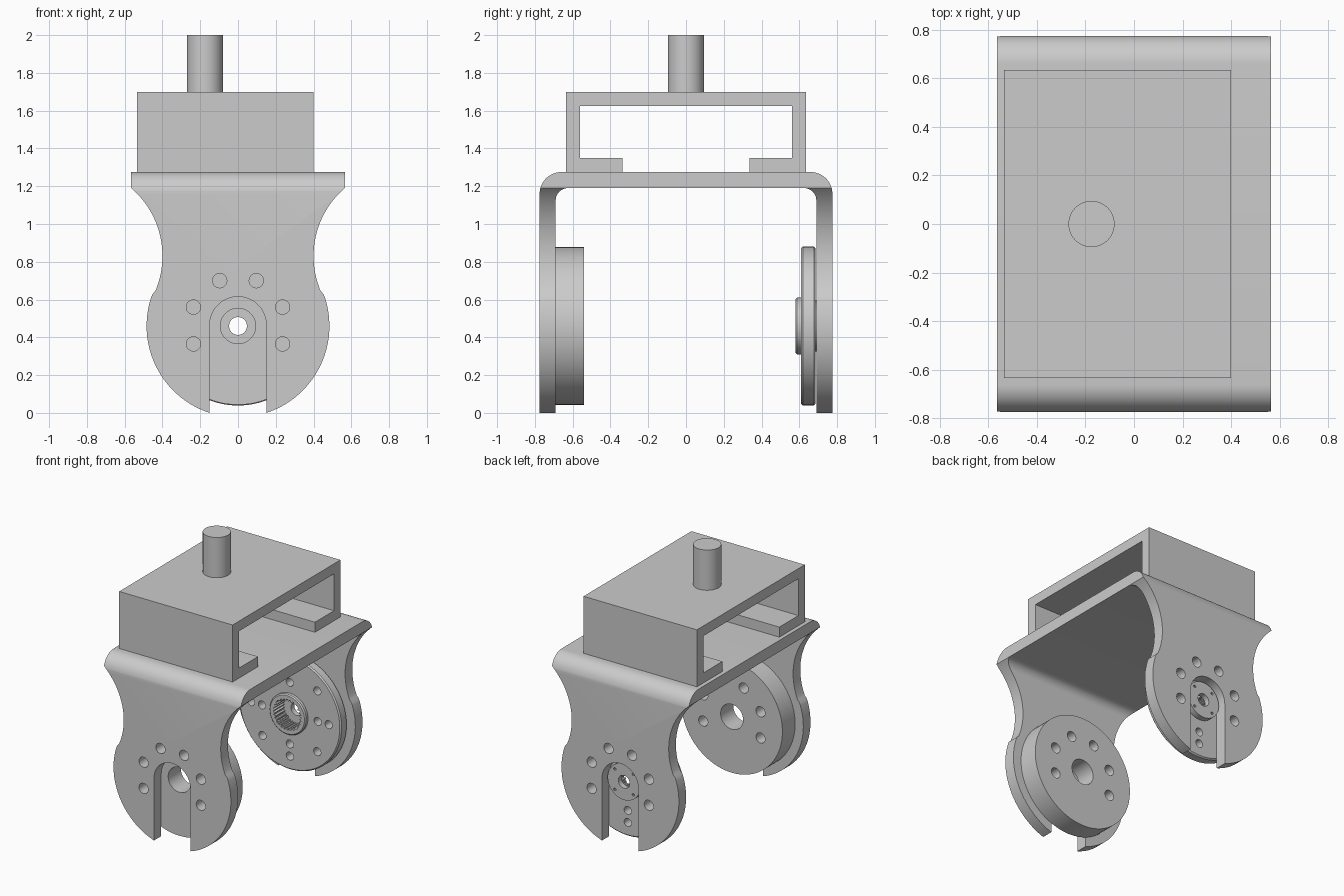
import bpy, bmesh
from math import sin, cos, radians, pi, tau

if "Cube" in bpy.data.objects:
    bpy.data.objects.remove(bpy.data.objects["Cube"])

C = 0.46  # height of the pivot axis


def arc(cx, cy, r, a0, a1, n):
    """Points on an arc, angles in degrees."""
    angles = [radians(a0 + (a1 - a0) * i / n) for i in range(n + 1)]
    return [(cx + r * cos(a), cy + r * sin(a)) for a in angles]


def circle(cx, cy, r, n=32):
    return arc(cx, cy, r, 0, 360, n)[:-1]


def mirrored(half):
    return half + [(-u, v) for u, v in reversed(half)]


def finish(name, bm):
    bmesh.ops.recalc_face_normals(bm, faces=bm.faces)
    mesh = bpy.data.meshes.new(name)
    bm.to_mesh(mesh)
    bm.free()
    ob = bpy.data.objects.new(name, mesh)
    bpy.context.collection.objects.link(ob)
    return ob


def prism(name, loops, axis, a, b):
    """Extrude one or more 2D loops along an axis from a to b."""
    place = {'x': lambda u, v, t: (t, u, v),
             'y': lambda u, v, t: (u, t, v),
             'z': lambda u, v, t: (u, v, t)}[axis]
    bm = bmesh.new()
    for loop in loops:
        lo = [bm.verts.new(place(u, v, a)) for u, v in loop]
        hi = [bm.verts.new(place(u, v, b)) for u, v in loop]
        bm.faces.new(lo)
        bm.faces.new(hi)
        for i in range(len(loop)):
            j = (i + 1) % len(loop)
            bm.faces.new((lo[i], lo[j], hi[j], hi[i]))
    return finish(name, bm)


def lathe(name, profile, n=96):
    """Revolve a closed (radius, y) profile about the pivot axis."""
    bm = bmesh.new()
    rings = [[bm.verts.new((r * cos(tau * k / n), y, C + r * sin(tau * k / n)))
              for r, y in profile] for k in range(n)]
    m = len(profile)
    for k in range(n):
        p, q = rings[k], rings[(k + 1) % n]
        for i in range(m):
            j = (i + 1) % m
            bm.faces.new((p[i], p[j], q[j], q[i]))
    return finish(name, bm)


def activate(ob):
    bpy.ops.object.select_all(action='DESELECT')
    ob.select_set(True)
    bpy.context.view_layer.objects.active = ob


def cut(ob, cutter, op='DIFFERENCE'):
    cutter.hide_render = True
    mod = ob.modifiers.new("cut", 'BOOLEAN')
    mod.operation, mod.solver, mod.object = op, 'EXACT', cutter
    activate(ob)
    bpy.ops.object.modifier_apply(modifier=mod.name)
    bpy.data.objects.remove(cutter, do_unlink=True)


def smooth(ob):
    activate(ob)
    bpy.ops.object.shade_smooth_by_angle(angle=radians(30))


# Fork: bent U-shaped sheet trimmed by the waisted front outline
u_outer = [(0.775, -0.1)] + arc(0.66, 1.16, 0.115, 0, 90, 12)
u_inner = arc(0.625, 1.125, 0.065, 90, 0, 10) + [(0.69, -0.1)]
u_profile = (u_outer + [(-y, z) for y, z in reversed(u_outer)]
             + [(-y, z) for y, z in reversed(u_inner)] + u_inner)
fork = prism("fork_bracket", [u_outer + [(-y, z) for y, z in reversed(u_outer)]
                              + [(-y, z) for y, z in reversed(u_inner)] + u_inner],
             'x', -0.6, 0.6)
half = ([(0.565, 1.4)] + arc(0.875, 0.83, 0.475, 130.7, 202.9, 24)
        + arc(0, C, 0.484, 22.9, -71.9, 36)[1:]
        + arc(0, C + 0.005, 0.15, 0, 90, 16))
outline = half + [(-x, z) for x, z in reversed(half[:-1])]
cut(fork, prism("outline_cutter", [outline], 'y', -1, 1), 'INTERSECT')

# Six mounting holes shared by both plates and the front disc
spots = [(s * x, z) for s in (-1, 1)
         for x, z in ((0.097, 0.70), (0.236, 0.56), (0.236, 0.365))]


def mounting_holes():
    return prism("hole_cutter", [circle(x, z, 0.038, 24) for x, z in spots], 'y', -1, 1)


cut(fork, mounting_holes())
smooth(fork)

# Front disc: plain ring with mounting holes
front_disc = lathe("front_disc", [(0.093, -0.69), (0.417, -0.69),
                                  (0.417, -0.54), (0.093, -0.54)])
cut(front_disc, mounting_holes())
smooth(front_disc)

# Rear servo disc: stepped hub, chamfered rim, screw holes, toothed socket
rear_disc = lathe("rear_disc", [
    (0.047, 0.73), (0.135, 0.73), (0.135, 0.686), (0.412, 0.686), (0.421, 0.677),
    (0.421, 0.619), (0.412, 0.61), (0.15, 0.61), (0.15, 0.588), (0.142, 0.58),
    (0.047, 0.58)])
screw = []
for k in range(4):
    a = k * pi / 2
    for r in (0.23, 0.32):
        screw.append(circle(r * cos(a), C + r * sin(a), 0.03, 20))
    d = a + pi / 4
    screw.append(circle(0.32 * cos(d), C + 0.32 * sin(d), 0.03, 20))
    screw.append(circle(0.108 * cos(d), C + 0.108 * sin(d), 0.01, 10))
cut(rear_disc, prism("screw_cutter", screw, 'y', 0.5, 0.8))
teeth = 28
socket = []
for k in range(teeth * 4):
    r = 0.115 if k % 4 < 2 else 0.102
    a = tau * k / (teeth * 4)
    socket.append((r * cos(a), C + r * sin(a)))
cut(rear_disc, prism("socket_cutter", [socket], 'y', 0.5, 0.69))
smooth(rear_disc)

# Channel housing on top, open along x with inward lips
c_half = [(0.335, 1.275), (0.635, 1.275), (0.635, 1.70)]
c_inner = [(0.56, 1.625), (0.56, 1.35), (0.335, 1.35)]
c_profile = (c_half + [(-y, z) for y, z in reversed(c_half)]
             + [(-y, z) for y, z in reversed(c_inner)] + c_inner)
prism("channel_housing", [c_profile], 'x', -0.535, 0.40)

# Mounting pin
smooth(prism("top_pin", [circle(-0.175, 0, 0.095, 64)], 'z', 1.70, 2.0))
